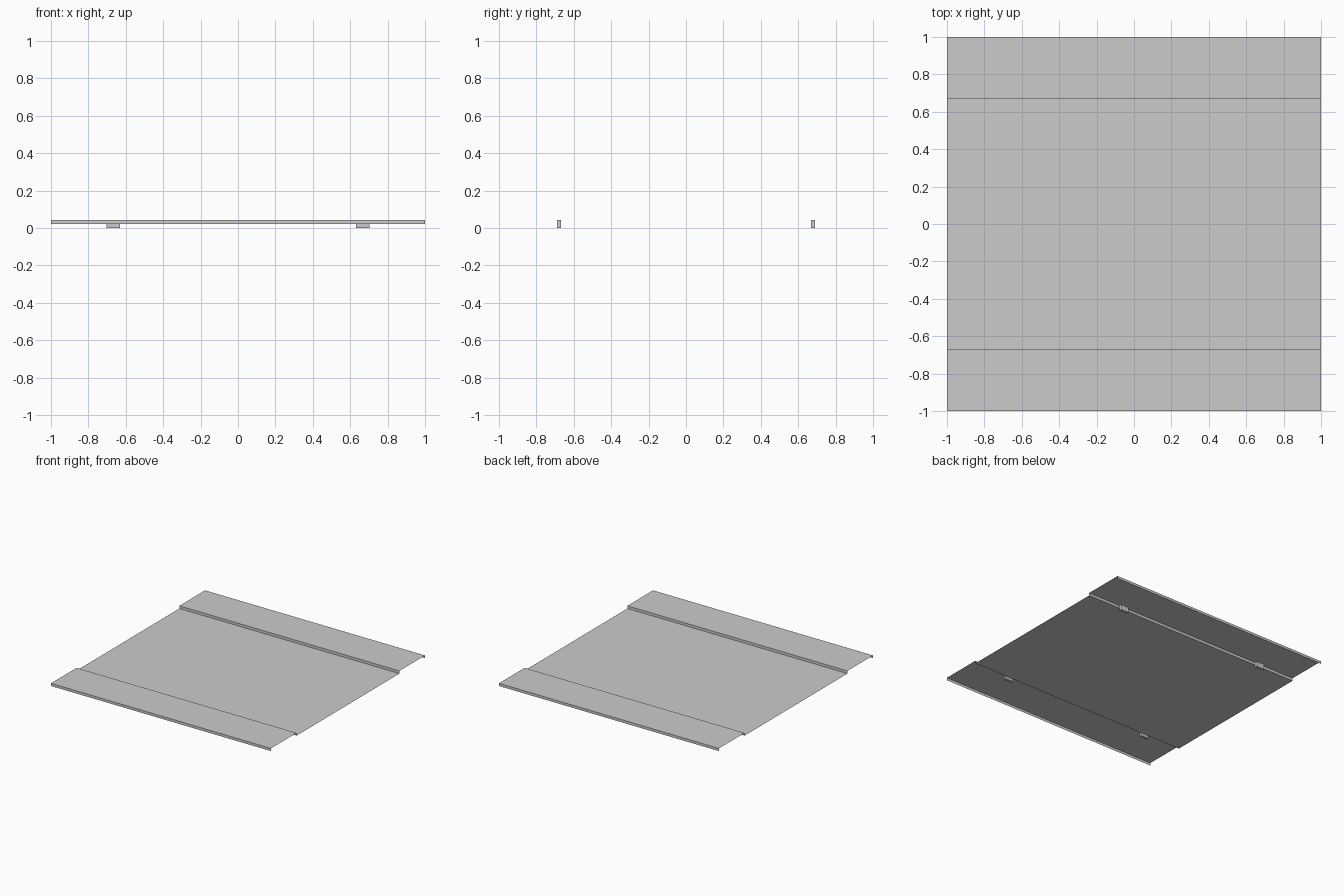
import bpy, bmesh

if "Cube" in bpy.data.objects:
    bpy.data.objects.remove(bpy.data.objects["Cube"])

TOP, LOW, FOLD = 0.043, 0.021, 0.667


def mesh_object(name, bm):
    bmesh.ops.recalc_face_normals(bm, faces=bm.faces)
    me = bpy.data.meshes.new(name)
    bm.to_mesh(me)
    bm.free()
    ob = bpy.data.objects.new(name, me)
    bpy.context.collection.objects.link(ob)
    return ob


# Folded sheet: lips, raised side flanges, step walls, lowered centre panel
half = [(FOLD, LOW), (FOLD, TOP), (1, TOP), (1, LOW)]
profile = [(-y, z) for y, z in reversed(half)] + half
bm = bmesh.new()
rows = [[bm.verts.new((x, y, z)) for x in (-1, 1)] for y, z in profile]
for a, b in zip(rows, rows[1:]):
    bm.faces.new((a[0], a[1], b[1], b[0]))
sheet = mesh_object("folded_sheet", bm)
# make the walking surface face upward
centre = max(sheet.data.polygons, key=lambda p: p.area)
if centre.normal.z < 0:
    sheet.data.flip_normals()

# Four small tabs hanging behind the step walls
for sx, side in ((-1, "left"), (1, "right")):
    for sy, end in ((-1, "front"), (1, "back")):
        bm = bmesh.new()
        bmesh.ops.create_cube(bm, size=1)
        bmesh.ops.scale(bm, vec=(0.072, 0.021, TOP - 0.001), verts=bm.verts)
        bmesh.ops.translate(bm, vec=(sx * 0.666, sy * (FOLD + 0.0115), (TOP - 0.001) / 2), verts=bm.verts)
        mesh_object(f"tab_{end}_{side}", bm)
